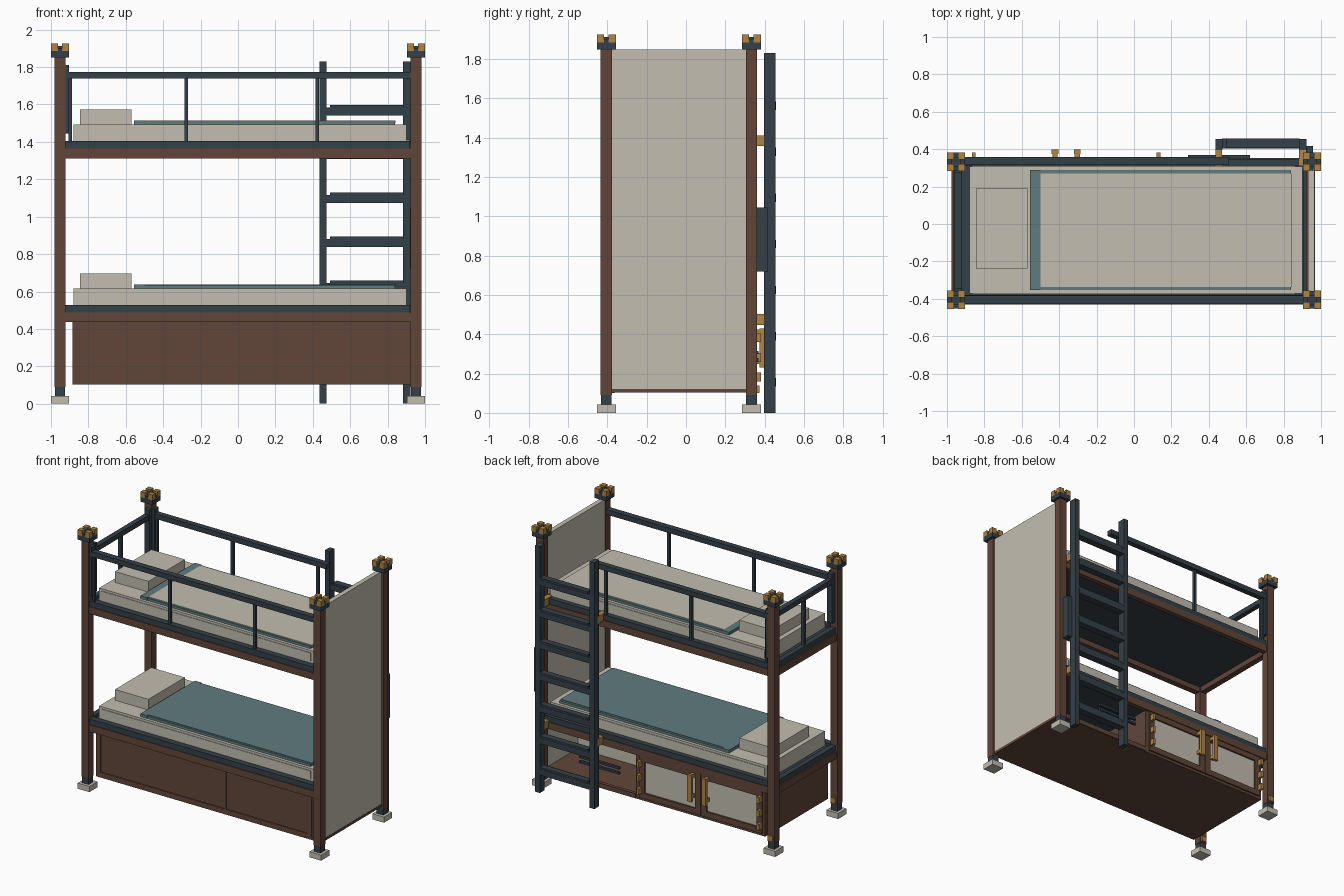
import bpy, bmesh


def material(name, r, g, b):
    m = bpy.data.materials.new(name)
    lin = lambda c: ((c / 255 + 0.055) / 1.055) ** 2.4
    m.diffuse_color = (lin(r), lin(g), lin(b), 1)
    return m


BROWN = material("brown wood", 97, 70, 58)
CREAM = material("cream", 195, 190, 176)
DARK = material("dark slate", 52, 64, 72)
TEAL = material("teal cloth", 95, 124, 127)
GOLD = material("brass", 174, 133, 68)


def box(name, x0, x1, y0, y1, z0, z1, mat):
    """Axis aligned block given by its limits."""
    bm = bmesh.new()
    bmesh.ops.create_cube(bm, size=1)
    for v in bm.verts:
        v.co = ((x0 + x1) / 2 + v.co.x * (x1 - x0),
                (y0 + y1) / 2 + v.co.y * (y1 - y0),
                (z0 + z1) / 2 + v.co.z * (z1 - z0))
    me = bpy.data.meshes.new(name)
    bm.to_mesh(me)
    bm.free()
    me.materials.append(mat)
    ob = bpy.data.objects.new(name, me)
    bpy.context.collection.objects.link(ob)
    return ob


def cbox(name, cx, cy, h, z0, z1, mat):
    return box(name, cx - h, cx + h, cy - h, cy + h, z0, z1, mat)


# corner posts with feet, caps and brass corner studs
YF, YB = -0.405, 0.333
for px in (-0.952, 0.952):
    for py in (YF, YB):
        cbox("foot", px, py, 0.048, 0, 0.042, CREAM)
        cbox("post_sleeve", px, py, 0.027, 0.042, 0.09, DARK)
        cbox("post", px, py, 0.029, 0.09, 1.855, BROWN)
        cbox("post_cap", px, py, 0.048, 1.85, 1.90, DARK)
        cbox("cap_core", px, py, 0.026, 1.90, 1.912, DARK)
        for sx in (-1, 1):
            for sy in (-1, 1):
                cbox("cap_stud", px + sx * 0.03, py + sy * 0.03, 0.0185, 1.885, 1.925, GOLD)
        if px < 0:
            box("post_plate", px - 0.02, px + 0.02, py + 0.029, py + 0.042, 0.10, 0.14, GOLD)

# cream end panel on the right
box("end_panel", 0.93, 0.965, -0.385, 0.31, 0.12, 1.848, CREAM)
box("end_panel_sill", 0.93, 0.967, -0.385, 0.31, 0.103, 0.122, BROWN)


def bed(z, upper):
    # z is the underside of the wooden rail
    box("front_rail", -0.925, 0.925, -0.43, -0.385, z, z + 0.052, BROWN)
    box("back_rail", -0.925, 0.925, 0.315, 0.352, z, z + 0.052, BROWN)
    box("left_rail", -0.975, -0.93, -0.38, 0.31, z, z + 0.052, BROWN)
    box("right_rail", 0.89, 0.93, -0.38, 0.31, z, z + 0.052, BROWN)
    t = z + 0.052
    box("front_trim", -0.925, 0.92, -0.425, -0.38, t, t + 0.04, DARK)
    box("back_trim", -0.925, 0.92, 0.31, 0.347, t, t + 0.04, DARK)
    box("left_trim", -0.965, -0.925, -0.38, 0.31, t, t + 0.04, DARK)
    box("right_trim", 0.905, 0.922, -0.38, 0.31, t, t + 0.04, DARK)
    box("bed_board", -0.93, 0.92, -0.385, 0.315, t - 0.012, t + 0.02, DARK)
    # mattress with piped side panels
    m = t + 0.038
    box("mattress", -0.88, 0.90, -0.372, 0.308, t + 0.02, m + 0.09, CREAM)
    box("mattress_side_panel", -0.865, 0.86, -0.376, 0.312, m + 0.015, m + 0.073, CREAM)
    box("pillow", -0.845, -0.57, -0.237, 0.19, m + 0.09, m + 0.17, CREAM)
    # blanket with folded head edge
    box("blanket", -0.55, 0.84, -0.35, 0.286, m + 0.075, m + 0.108, TEAL)
    box("blanket_fold", -0.555, -0.50, -0.352, 0.288, m + 0.075, m + 0.112, TEAL)
    if upper:
        box("blanket_inlay", -0.50, 0.842, -0.336, 0.27, m + 0.10, m + 0.112, CREAM)
    else:
        box("blanket_inlay", -0.50, 0.842, -0.336, 0.27, m + 0.10, m + 0.112, TEAL)


bed(0.436, False)
bed(1.312, True)

# guard rails round the upper bunk
box("front_guard", -0.925, 0.925, -0.427, -0.382, 1.738, 1.775, DARK)
box("back_guard", -0.925, 0.508, 0.315, 0.357, 1.738, 1.775, DARK)
box("left_guard", -0.96, -0.922, -0.38, 0.31, 1.738, 1.775, DARK)
for by in (YF, YB):
    for bx in (-0.276, 0.424):
        cbox("baluster", bx, by, 0.01, 1.40, 1.74, DARK)
    cbox("end_baluster", -0.897, by, 0.009, 1.40, 1.74, DARK)
    box("guard_bracket", -0.923, -0.903, by - 0.022, by + 0.022, 1.445, 1.81, DARK)
cbox("left_baluster", -0.94, -0.035, 0.012, 1.40, 1.74, DARK)
for s in (-0.36, 0.29):
    box("left_bracket", -0.96, -0.92, s - 0.017, s + 0.017, 1.445, 1.81, DARK)

# storage cabinet shell
box("cabinet_floor", -0.885, 0.93, -0.40, 0.335, 0.103, 0.122, BROWN)
box("cabinet_front", -0.885, 0.925, -0.395, -0.38, 0.105, 0.44, BROWN)
box("cabinet_left", -0.885, -0.865, -0.395, 0.335, 0.105, 0.44, BROWN)
box("cabinet_divider", 0.145, 0.175, -0.38, 0.335, 0.12, 0.44, BROWN)
box("cabinet_inner_wall", 0.175, 0.93, -0.08, -0.06, 0.12, 0.44, CREAM)
# raised frame on the front, leaving two sunk panels
for x0, x1 in ((-0.885, -0.85), (0.165, 0.182), (0.845, 0.885)):
    box("front_stile", x0, x1, -0.402, -0.394, 0.105, 0.437, BROWN)
box("front_bottom_stile", -0.885, 0.885, -0.402, -0.394, 0.105, 0.143, BROWN)

# cabinet doors on the back with handles and hinges
for x0, x1, hinge, handle in ((-0.865, -0.366, -0.857, -0.422), (-0.36, 0.145, 0.131, -0.304)):
    box("door_panel", x0 + 0.03, x1 - 0.03, 0.318, 0.334, 0.15, 0.41, CREAM)
    for a, b in ((x0, x0 + 0.045), (x1 - 0.045, x1)):
        box("door_stile", a, b, 0.315, 0.346, 0.123, 0.437, BROWN)
    for a, b in ((0.123, 0.165), (0.395, 0.437)):
        box("door_rail", x0 + 0.045, x1 - 0.045, 0.315, 0.346, a, b, BROWN)
    box("door_handle", handle - 0.018, handle + 0.018, 0.375, 0.397, 0.23, 0.43, GOLD)
    for hz in (0.25, 0.40):
        box("handle_mount", handle - 0.014, handle + 0.014, 0.345, 0.376, hz, hz + 0.025, GOLD)
    for hz in (0.16, 0.26, 0.36):
        box("hinge", hinge - 0.01, hinge + 0.01, 0.345, 0.382, hz, hz + 0.045, GOLD)

# sill and small rods of the open compartment
box("compartment_sill", 0.175, 0.92, 0.315, 0.34, 0.105, 0.14, BROWN)
for rz in (0.262, 0.30):
    box("compartment_rod", 0.29, 0.62, 0.352, 0.37, rz, rz + 0.016, DARK)

# ladder
for x0, x1 in ((0.435, 0.474), (0.882, 0.921)):
    box("ladder_rail", x0, x1, 0.398, 0.455, 0, 1.83, DARK)
    for bz in (0.448, 1.358):
        box("ladder_bracket", x0, x1 - 0.003, 0.31, 0.415, bz, bz + 0.054, GOLD)
for i in range(7):
    z = 0.135 + i * 0.2345
    box("rung", 0.47, 0.885, 0.404, 0.458, z, z + 0.042, DARK)
    box("rung_tread", 0.492, 0.884, 0.407, 0.456, z + 0.04, z + 0.056, DARK)
box("ladder_side_plate", 0.92, 0.957, 0.358, 0.417, 0.72, 1.045, DARK)
